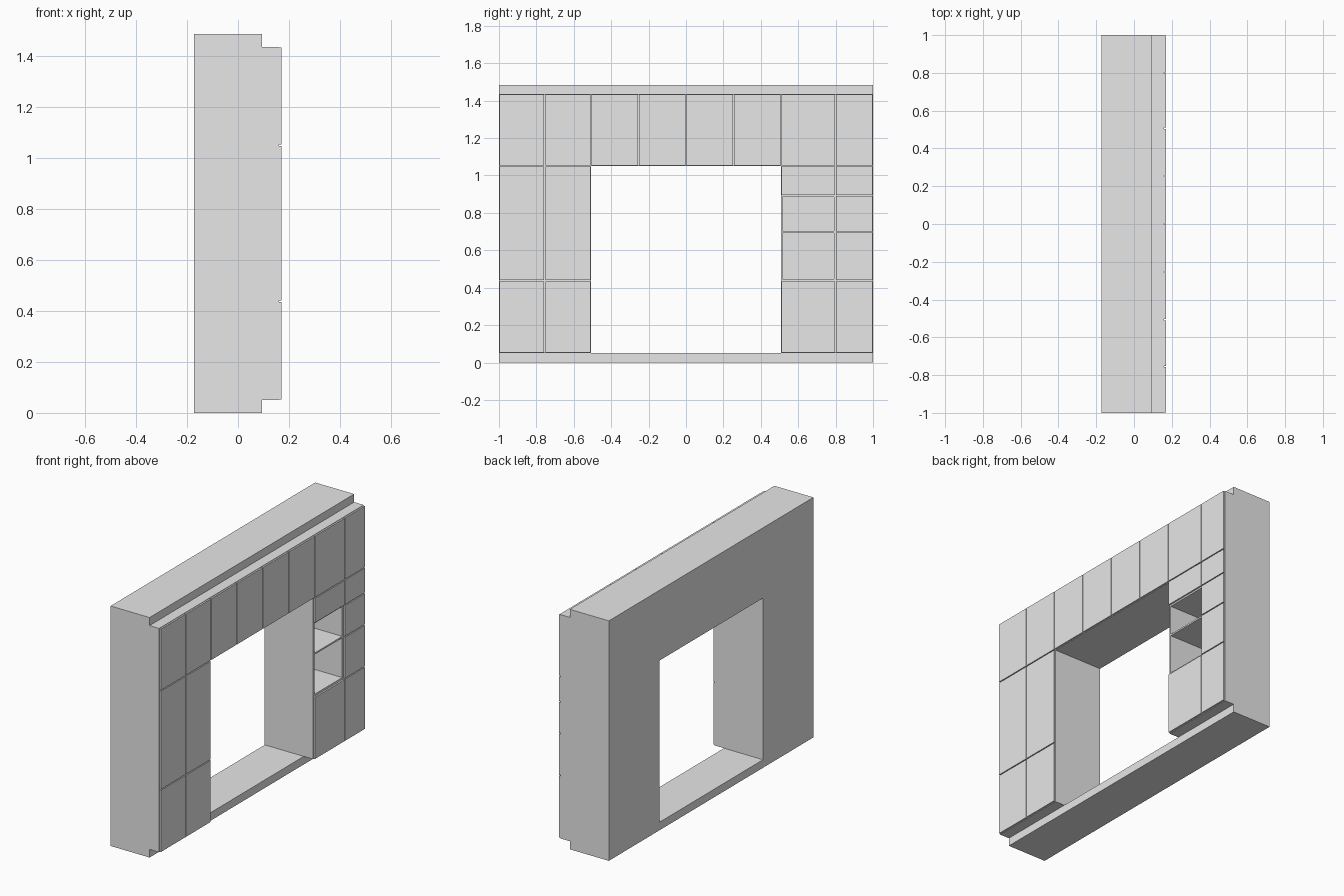
import bpy
import bmesh

cube = bpy.data.objects.get("Cube")
if cube:
    bpy.data.objects.remove(cube, do_unlink=True)

grey = bpy.data.materials.new("plain grey")
grey.use_nodes = True
grey.diffuse_color = (0.8, 0.8, 0.8, 1)
grey.node_tree.nodes["Principled BSDF"].inputs["Base Color"].default_value = (0.8, 0.8, 0.8, 1)

BACK, RECESS, CARCASS, FRONT = -0.172, 0.095, 0.16, 0.17
BASE, SPLIT, LINTEL, TOP, HEIGHT = 0.05, 0.437, 1.05, 1.435, 1.485
JAMB, DIVIDER, PANEL, GAP = 0.507, 0.8, 0.01, 0.003


def box(name, x, y, z):
    """Box between the given (low, high) limits on each axis."""
    bm = bmesh.new()
    bmesh.ops.create_cube(bm, size=1)
    for v in bm.verts:
        v.co = [lim[0] if c < 0 else lim[1] for c, lim in zip(v.co, (x, y, z))]
    mesh = bpy.data.meshes.new(name)
    bm.to_mesh(mesh)
    bm.free()
    mesh.materials.append(grey)
    obj = bpy.data.objects.new(name, mesh)
    bpy.context.collection.objects.link(obj)
    return obj


def doors(name, columns, rows):
    """Grid of thin fronts separated by narrow shadow gaps."""
    for y0, y1 in zip(columns, columns[1:]):
        for z0, z1 in zip(rows, rows[1:]):
            box(name, (CARCASS, FRONT), (y0 + GAP, y1 - GAP), (z0 + GAP, z1 - GAP))


# Recessed plinth and top filler
box("plinth", (BACK, RECESS), (-1, 1), (0, BASE))
box("top_filler", (BACK, RECESS), (-1, 1), (TOP, HEIGHT))

# Cabinet bodies around the opening
depth = (BACK, CARCASS)
box("bridge_cabinet", depth, (-1, 1), (LINTEL, TOP))
box("left_end_cabinet", depth, (-1, -JAMB), (BASE, LINTEL))
box("right_end_cabinet", depth, (DIVIDER - PANEL, 1), (BASE, LINTEL))
box("lower_niche_cabinet", depth, (JAMB, DIVIDER - PANEL), (BASE, 0.447))
box("upper_niche_cabinet", depth, (JAMB, DIVIDER - PANEL), (0.886, LINTEL))

# Open niches: side panel, back panel and middle shelf
box("niche_side", depth, (JAMB, JAMB + PANEL), (0.447, 0.886))
box("niche_back", (BACK, BACK + PANEL), (JAMB + PANEL, DIVIDER - PANEL), (0.447, 0.886))
box("niche_shelf", (BACK + PANEL, CARCASS), (JAMB + PANEL, DIVIDER - PANEL), (0.692, 0.702))

# Door fronts
step = JAMB / 2
bridge = [-1, -0.755] + [i * step for i in range(-2, 3)] + [DIVIDER, 1]
doors("bridge_door", bridge, [LINTEL, TOP])
doors("left_end_door", [-1, -0.755, -JAMB], [BASE, SPLIT, LINTEL])
doors("right_end_door", [DIVIDER, 1], [BASE, SPLIT, 0.697, 0.893, LINTEL])
doors("niche_lower_door", [JAMB, DIVIDER], [BASE, SPLIT])
doors("niche_upper_door", [JAMB, DIVIDER], [0.893, LINTEL])
